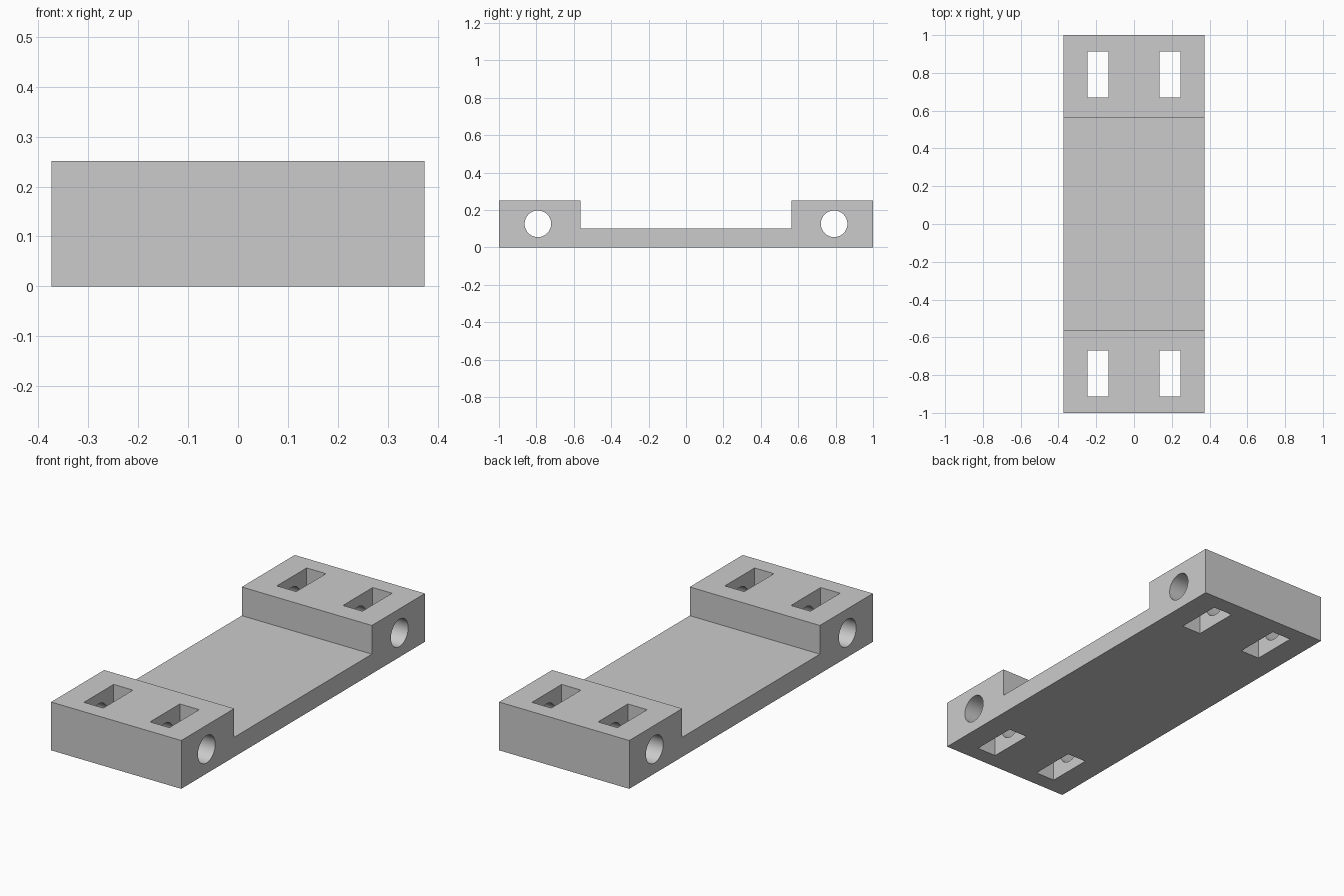
import bpy
import bmesh
from math import radians

cube = bpy.data.objects.get("Cube")
if cube:
    bpy.data.objects.remove(cube, do_unlink=True)

HALF_W, HALF_L = 0.374, 1.0
BLOCK_TOP, FLOOR_TOP, STEP_Y = 0.251, 0.102, 0.565
HOLE_Y, HOLE_Z, HOLE_R = 0.792, 0.126, 0.071
SLOT_X, SLOT_W, SLOT_L = 0.19, 0.111, 0.244

grey = bpy.data.materials.new("plain grey")
grey.use_nodes = True
colour = (0.6, 0.6, 0.6, 1)
grey.diffuse_color = colour
grey.node_tree.nodes["Principled BSDF"].inputs["Base Color"].default_value = colour


def finish_mesh(name, bm):
    bmesh.ops.recalc_face_normals(bm, faces=bm.faces)
    mesh = bpy.data.meshes.new(name)
    bm.to_mesh(mesh)
    bm.free()
    mesh.materials.append(grey)
    obj = bpy.data.objects.new(name, mesh)
    bpy.context.collection.objects.link(obj)
    return obj


# Stepped plate: side profile extruded across the width
half = [(HALF_L, 0), (HALF_L, BLOCK_TOP), (STEP_Y, BLOCK_TOP), (STEP_Y, FLOOR_TOP)]
profile = half + [(-y, z) for y, z in reversed(half)]
bm = bmesh.new()
face = bm.faces.new([bm.verts.new((-HALF_W, y, z)) for y, z in profile])
side = bmesh.ops.extrude_face_region(bm, geom=[face])
moved = [v for v in side["geom"] if isinstance(v, bmesh.types.BMVert)]
bmesh.ops.translate(bm, verts=moved, vec=(2 * HALF_W, 0, 0))
plate = finish_mesh("mounting_plate", bm)


def cut(cutter):
    cutter.hide_render = True
    mod = plate.modifiers.new("cut", "BOOLEAN")
    mod.operation = "DIFFERENCE"
    mod.solver = "EXACT"
    mod.object = cutter
    bpy.context.view_layer.objects.active = plate
    bpy.ops.object.modifier_apply(modifier=mod.name)
    bpy.data.objects.remove(cutter, do_unlink=True)


for end in (-1, 1):
    # Round hole running across each raised block
    bpy.ops.mesh.primitive_cylinder_add(
        vertices=48, radius=HOLE_R, depth=1,
        location=(0, end * HOLE_Y, HOLE_Z), rotation=(0, radians(90), 0))
    hole = bpy.context.object
    hole.name = "hole_cutter"
    hole.data.materials.append(grey)
    cut(hole)
    # Pair of rectangular slots straight down through each block
    for x in (-SLOT_X, SLOT_X):
        bpy.ops.mesh.primitive_cube_add(size=1, location=(x, end * HOLE_Y, HOLE_Z))
        slot = bpy.context.object
        slot.name = "slot_cutter"
        slot.scale = (SLOT_W, SLOT_L, 1)
        slot.data.materials.append(grey)
        bpy.context.view_layer.update()
        cut(slot)

# Smooth hole walls, crisp edges elsewhere
bpy.ops.object.select_all(action="DESELECT")
plate.select_set(True)
bpy.context.view_layer.objects.active = plate
bpy.ops.object.shade_smooth_by_angle(angle=radians(30))
